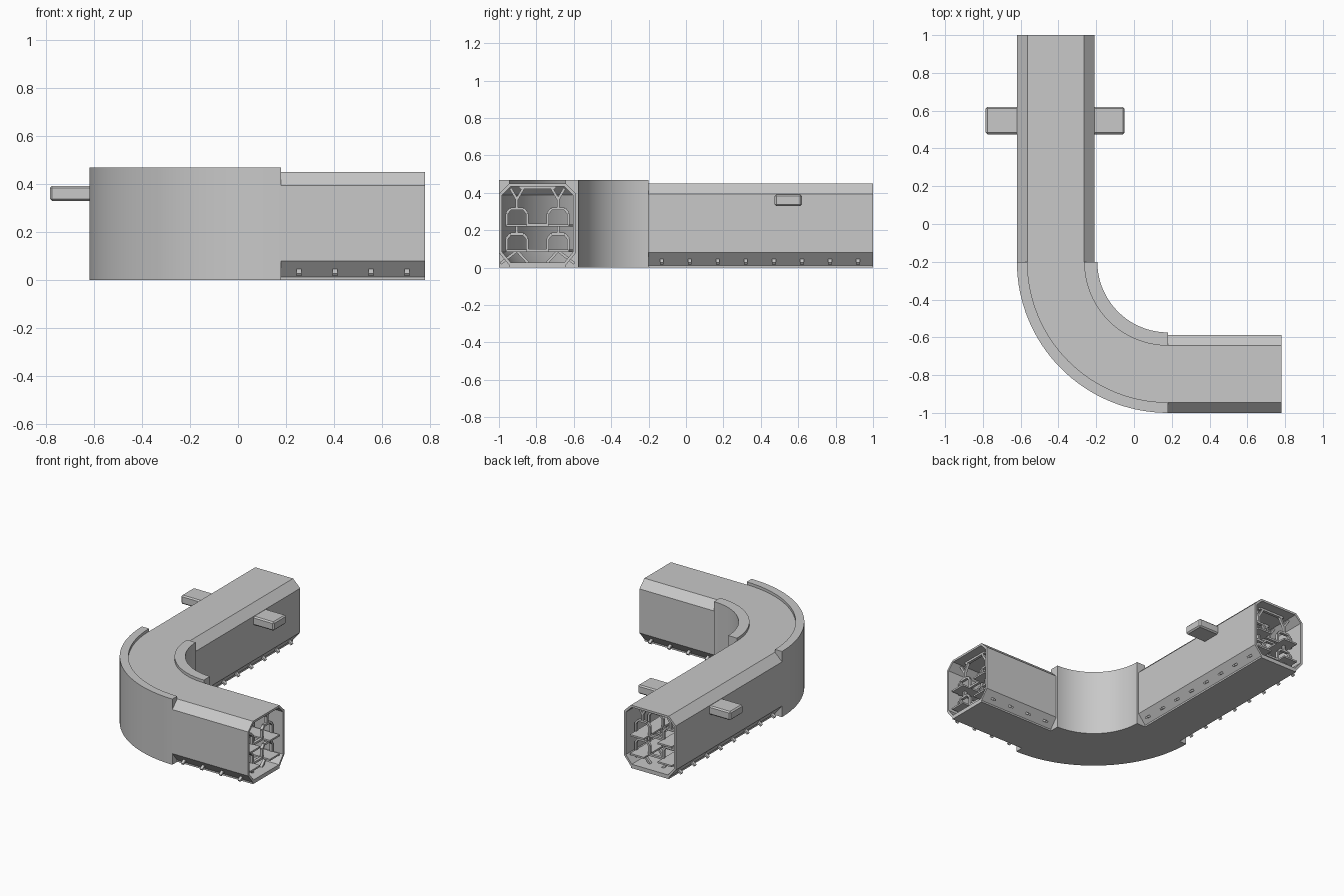
import bpy, bmesh, math
from mathutils import Vector, Matrix

cube = bpy.data.objects.get("Cube")
if cube:
    bpy.data.objects.remove(cube)

grey = bpy.data.materials.new("grey_metal")
grey.use_nodes = True
grey.diffuse_color = (0.58, 0.58, 0.58, 1)
grey.node_tree.nodes["Principled BSDF"].inputs["Base Color"].default_value = grey.diffuse_color

PIVOT = Vector((0.18, -0.2, 0))   # centre of the bend
RADIUS = 0.594                    # bend radius of the centre line
UP = Vector((0, 0, 1))


def finish(name, bm, smooth=False):
    bmesh.ops.recalc_face_normals(bm, faces=bm.faces)
    mesh = bpy.data.meshes.new(name)
    bm.to_mesh(mesh)
    bm.free()
    mesh.materials.append(grey)
    obj = bpy.data.objects.new(name, mesh)
    bpy.context.collection.objects.link(obj)
    if smooth:
        bpy.ops.object.select_all(action='DESELECT')
        obj.select_set(True)
        bpy.context.view_layer.objects.active = obj
        bpy.ops.object.shade_smooth_by_angle(angle=math.radians(30))
    return obj


# A station is a point on the centre line plus the direction to the outside of the bend
def long_station(y):
    return PIVOT + Vector((-RADIUS, y - PIVOT.y, 0)), Vector((-1, 0, 0))


def short_station(x):
    return PIVOT + Vector((x - PIVOT.x, -RADIUS, 0)), Vector((0, -1, 0))


def bend_station(t):
    a = math.pi * (1 + t / 2)
    out = Vector((math.cos(a), math.sin(a), 0))
    return PIVOT + out * RADIUS, out


def sweep(name, stations, outer, inner=None, smooth=False):
    """Sweep a profile along stations; an inner profile makes it a hollow shell."""
    bm = bmesh.new()
    n = len(outer)
    loops = []
    for prof in ([outer, inner] if inner else [outer]):
        rings = [[bm.verts.new(p + o * u + UP * z) for u, z in prof] for p, o in stations]
        for a, b in zip(rings, rings[1:]):
            for i in range(n):
                j = (i + 1) % n
                bm.faces.new((a[i], a[j], b[j], b[i]))
        loops.append(rings)
    for end in (0, -1):
        if inner:
            a, b = loops[0][end], loops[1][end]
            for i in range(n):
                j = (i + 1) % n
                bm.faces.new((a[i], a[j], b[j], b[i]))
        else:
            bm.faces.new(loops[0][end])
    return finish(name, bm, smooth)


def octagon(w, c, low, low_c, high_c, high):
    right = [(c, low), (w, low_c), (w, high_c), (c, high)]
    return right + [(-u, z) for u, z in reversed(right)]


def rect(u0, u1, z0, z1):
    return [(u0, z0), (u1, z0), (u1, z1), (u0, z1)]


# Straight and bent shells
OUT = octagon(0.206, 0.15, 0.012, 0.08, 0.395, 0.45)
IN = octagon(0.19, 0.143, 0.028, 0.085, 0.388, 0.435)
BEND = [(0.206, 0), (0.206, 0.47), (0.15, 0.47), (0.15, 0.45),
        (-0.15, 0.45), (-0.15, 0.47), (-0.22, 0.47), (-0.22, 0)]
long_run = [long_station(-0.2), long_station(1)]
short_run = [short_station(0.18), short_station(0.78)]
curve = [bend_station(i / 32) for i in range(33)]
sweep("long_shell", long_run, OUT, IN)
sweep("short_shell", short_run, OUT, IN)
sweep("bend_shell", curve, BEND, IN, smooth=True)
sweep("long_base", long_run, rect(-0.15, 0.15, 0, 0.02))
sweep("short_base", short_run, rect(-0.15, 0.15, 0, 0.02))

# Trays following the whole passage
path = [long_station(0.99)] + curve + [short_station(0.77)]
for side, s in (("inner", -1), ("outer", 1)):
    for level, z in (("lower", 0.085), ("upper", 0.22)):
        sweep(f"{level}_{side}_tray", path, rect(s * 0.11 - 0.055, s * 0.11 + 0.055, z, z + 0.012))


def add_bar(bm, station, p, q, thick=0.014, depth=0.02):
    pos, out = station
    a, b = (pos + out * u + UP * z for u, z in (p, q))
    d = (b - a).normalized()
    along = out.cross(UP)
    rot = Matrix((d, along, d.cross(along))).transposed().to_4x4()
    size = Matrix.Diagonal(((b - a).length, depth, thick, 1))
    bmesh.ops.create_cube(bm, size=1, matrix=Matrix.Translation((a + b) / 2) @ rot @ size)


# Half of a support frame: forked posts, hoops and feet that pierce the shell
HOOP = [(-0.055, 0), (-0.055, 0.07), (-0.035, 0.095), (0.035, 0.095), (0.055, 0.07), (0.055, 0)]
POST = [((0.11, 0.37), (0.11, 0.315)), ((0.11, 0.22), (0.11, 0.18)),
        ((0.11, 0.365), (0.145, 0.425)), ((0.11, 0.365), (0.07, 0.435)),
        ((0.11, 0.09), (0.198, 0.022)), ((0.11, 0.09), (0.05, 0.025)),
        ((0, 0.228), (0.06, 0.228)), ((0, 0.092), (0.06, 0.092)), ((0, 0.428), (0.1, 0.428))]


def frames(name, stations):
    bm = bmesh.new()
    for st in stations:
        for s in (-1, 1):
            for (u0, z0), (u1, z1) in POST:
                add_bar(bm, st, (s * u0, z0), (s * u1, z1))
            for base in (0.085, 0.22):
                pts = [(s * 0.11 + u, base + z) for u, z in HOOP]
                for p, q in zip(pts, pts[1:]):
                    add_bar(bm, st, p, q)
    return finish(name, bm)


frames("long_support_frames", [long_station(-0.13 + 0.15 * i) for i in range(8)])
frames("short_support_frames", [short_station(0.255 + 0.15 * i) for i in range(4)])

# Side boxes on the long run
for name, x0, x1 in (("right_side_box", -0.785, -0.61), ("left_side_box", -0.22, -0.05)):
    bm = bmesh.new()
    size = Matrix.Diagonal((x1 - x0, 0.145, 0.063, 1))
    bmesh.ops.create_cube(bm, size=1, matrix=Matrix.Translation(((x0 + x1) / 2, 0.547, 0.361)) @ size)
    box = finish(name, bm)
    bevel = box.modifiers.new("bevel", 'BEVEL')
    bevel.width = 0.009
    bevel.segments = 1
